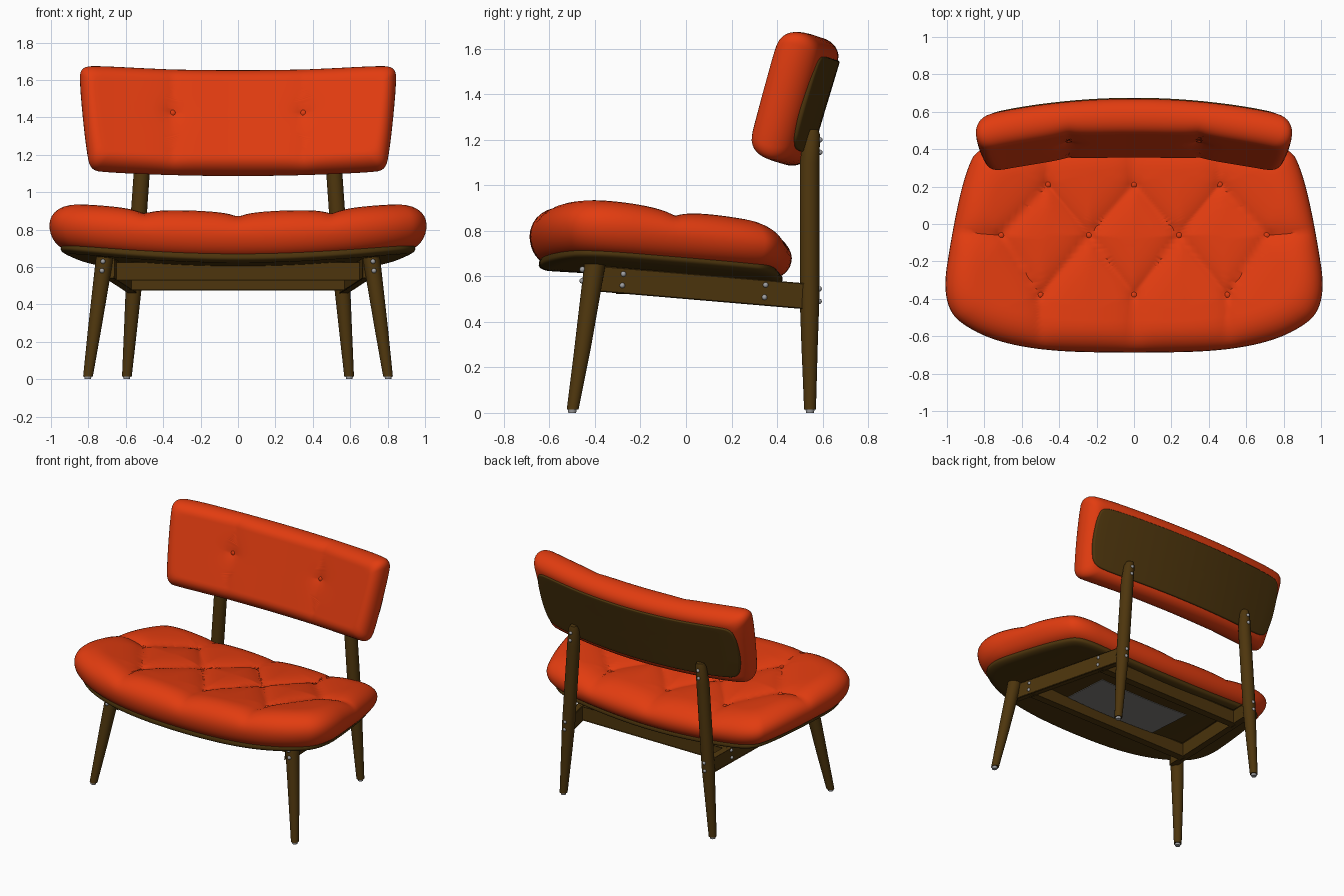
import bpy, bmesh
from math import sin, cos, pi, exp, hypot, atan
from mathutils import Vector, Matrix

old = bpy.data.objects.get("Cube")
if old:
    bpy.data.objects.remove(old, do_unlink=True)


def material(name, r, g, b):
    m = bpy.data.materials.new(name)
    m.use_nodes = True
    m.diffuse_color = (r, g, b, 1)
    m.node_tree.nodes["Principled BSDF"].inputs["Base Color"].default_value = (r, g, b, 1)
    return m


RED = material("orange red fabric", 0.76, 0.045, 0.005)
WOOD = material("dark brown wood", 0.075, 0.036, 0.004)
METAL = material("screw metal", 0.35, 0.35, 0.36)
GREY = material("grey panel", 0.22, 0.21, 0.2)
parts = []


def finish(name, bm, mat):
    bmesh.ops.recalc_face_normals(bm, faces=bm.faces)
    mesh = bpy.data.meshes.new(name)
    bm.to_mesh(mesh)
    bm.free()
    mesh.materials.append(mat)
    ob = bpy.data.objects.new(name, mesh)
    bpy.context.collection.objects.link(ob)
    parts.append(ob)
    return ob


def smooth_loop(half, passes=4):
    """Mirror half an outline in x and round it by corner cutting."""
    pts = [Vector(p) for p in half]
    pts += [Vector((-p.x, p.y)) for p in reversed(pts) if p.x > 0]
    for _ in range(passes):
        pts = [q for a, b in zip(pts, pts[1:] + pts[:1]) for q in (a.lerp(b, 0.25), a.lerp(b, 0.75))]
    return pts


def pillow(name, mat, loop, low, mid, high, s_low, s_high, place, inner=24):
    """Rings running from the underside, round the rim, to the middle of the top."""
    wx, wy = max(p.x for p in loop), max(abs(p.y) for p in loop)
    n = 8
    rings = [(s_low, low, k / 10) for k in range(1, 10)]
    for i in range(n + 1):
        t = i / n * pi / 2
        rings.append((s_low * (1 - sin(t)), mid - (mid - low) * cos(t), 1))
    for i in range(1, n + 1):
        t = i / n * pi / 2
        rings.append((s_high * (1 - cos(t)), mid + (high - mid) * sin(t), 1))
    rings += [(s_high, high, 1 - k / inner) for k in range(1, inner)]
    bm = bmesh.new()
    rows = [[bm.verts.new(place(p.x * (1 - s / wx) * k, p.y * (1 - s / wy) * k, h)) for p in loop]
            for s, h, k in rings]
    for r0, r1 in zip(rows, rows[1:]):
        for i in range(len(loop)):
            j = (i + 1) % len(loop)
            bm.faces.new((r0[i], r0[j], r1[j], r1[i]))
    bm.faces.new(rows[0][::-1])
    bm.faces.new(rows[-1])
    return finish(name, bm, mat)


def tapered(name, mat, stations):
    """Round rod through (point, radius) stations."""
    bm = bmesh.new()
    sides = 24
    rows = [[bm.verts.new(Vector(c) + Vector((r * cos(2 * pi * i / sides), r * sin(2 * pi * i / sides), 0)))
             for i in range(sides)] for c, r in stations]
    for r0, r1 in zip(rows, rows[1:]):
        for i in range(sides):
            j = (i + 1) % sides
            bm.faces.new((r0[i], r0[j], r1[j], r1[i]))
    bm.faces.new(rows[0])
    bm.faces.new(rows[-1])
    return finish(name, bm, mat)


def bar(name, p, q, thick, height):
    """Rectangular rail from p to q."""
    p, q = Vector(p), Vector(q)
    d = (q - p).normalized()
    side = d.cross(Vector((0, 0, 1))).normalized()
    up = side.cross(d)
    bm = bmesh.new()
    bmesh.ops.create_cube(bm, size=1)
    for v in bm.verts:
        c = v.co.copy()
        v.co = (p + q) / 2 + d * c.x * (q - p).length + side * c.y * thick + up * c.z * height
    bmesh.ops.bevel(bm, geom=bm.edges[:], offset=0.004, segments=1, affect='EDGES')
    return finish(name, bm, mat=WOOD)


def stud(name, mat, at, r, scale=(1, 1, 1)):
    bm = bmesh.new()
    bmesh.ops.create_uvsphere(bm, u_segments=12, v_segments=8, radius=r)
    bmesh.ops.transform(bm, matrix=Matrix.Translation(at) @ Matrix.Diagonal((*scale, 1)), verts=bm.verts)
    return finish(name, bm, mat)


def segment_distance(p, a, b):
    t = max(0, min(1, (p - a).dot(b - a) / (b - a).length_squared))
    return (p - a.lerp(b, t)).length


# Seat cushion, tufted along the diagonals between its buttons
CY, SEAT_H = -0.11, 0.245
rows = {0.21: (-0.46, 0, 0.46), -0.06: (-0.71, -0.24, 0.24, 0.71), -0.38: (-0.5, 0, 0.5)}
seat_buttons = [Vector((x, y)) for y, xs in rows.items() for x in xs]
creases = [(a, b) for i, a in enumerate(seat_buttons) for b in seat_buttons[i + 1:]
           if (a - b).length < 0.45]
for p in seat_buttons:
    if p.y > 0.1:
        creases.append((p, Vector((p.x, 0.6))))
    elif p.y < -0.3:
        creases.append((p, Vector((p.x, -0.8))))
    elif abs(p.x) > 0.5:
        creases.append((p, Vector((p.x * 1.5, -0.03))))


def seat_place(a, b, h):
    y = b + CY
    z = 0.645 + 0.075 * a * a - 0.06 * (y + 0.5)
    z += h * (1 - 0.2 * (y + 0.4)) if h > 0 else h
    if h > 0.11:
        p = Vector((a, y))
        dip = 0.032 * exp(-min(segment_distance(p, *c) for c in creases) / 0.07)
        dip += 0.018 * exp(-min((p - q).length for q in seat_buttons) / 0.03)
        z -= dip * (h / SEAT_H) ** 3
    return Vector((a, y, z))


seat_half = [(0, -.69), (.5, -.68), (.83, -.6), (1.034, -.44), (.965, 0), (.9, .28), (.83, .42), (.5, .45), (0, .47)]
seat_loop = smooth_loop([(x, y - CY) for x, y in seat_half])
pillow("seat_cushion", RED, seat_loop, 0, 0.115, SEAT_H, 0.09, 0.16, seat_place, inner=32)
for p in seat_buttons:
    stud("seat_button", RED, seat_place(p.x, p.y - CY, SEAT_H) + Vector((0, 0, 0.004)), 0.018, (1, 1, 0.6))
board_loop = [Vector((p.x * 0.94, p.y * 0.93)) for p in seat_loop]
pillow("seat_board", WOOD, board_loop, -0.028, -0.005, 0.02, 0.05, 0.01, seat_place, inner=6)

# Grey panel under the seat
bm = bmesh.new()
bmesh.ops.create_grid(bm, x_segments=12, y_segments=4, size=1)
for v in bm.verts:
    v.co = seat_place(v.co.x * 0.37, v.co.y * 0.18 - 0.07 - CY, -0.031)
bmesh.ops.solidify(bm, geom=bm.faces[:], thickness=0.004)
finish("under_seat_panel", bm, GREY)

# Backrest cushion, tilted back and curved round the sitter
TILT = atan(0.3)
BACK_H = 0.205
back_buttons = [Vector((s * 0.35, 0.03)) for s in (-1, 1)]


def back_place(a, b, h):
    n = h + 0.14 * a * a
    if h > 0.08:
        dip = 0.018 * exp(-abs(abs(a) - 0.35) / 0.08)
        dip += 0.02 * exp(-min(hypot(a - q.x, b - q.y) for q in back_buttons) / 0.04)
        n -= dip * (h / BACK_H) ** 3
    return Vector((a, 0.615 + b * sin(TILT) - n * cos(TILT), 1.34 + b * cos(TILT) + n * sin(TILT)))


back_loop = smooth_loop([(0, -.29), (.4, -.29), (.7, -.29), (.79, -.285), (.81, -.18), (.83, 0),
                         (.845, .18), (.845, .28), (.74, .292), (.4, .29), (0, .29)])
pillow("backrest_cushion", RED, back_loop, 0.01, 0.1, BACK_H, 0.075, 0.08, back_place)
for p in back_buttons:
    stud("backrest_button", RED, back_place(p.x, p.y, BACK_H + 0.004), 0.018, (1, 0.6, 1))
panel_loop = smooth_loop([(0, -.215), (.4, -.215), (.64, -.215), (.75, -.2), (.78, -.1), (.79, 0),
                          (.79, .12), (.77, .205), (.66, .215), (.4, .215), (0, .215)])
pillow("backrest_board", WOOD, panel_loop, 0, 0.012, 0.03, 0.008, 0.005, back_place, inner=6)

# Legs, side rails, feet and screws on both sides
for s, side in ((1, "left"), (-1, "right")):
    tapered("front_leg_" + side, WOOD, [((s * .802, -.498, .015), .026), ((s * .765, -.455, .28), .036),
                                        ((s * .712, -.4, .655), .047)])
    tapered("back_leg_" + side, WOOD, [((s * .594, .545, .015), .026), ((s * .572, .543, .3), .036),
                                       ((s * .557, .543, .5), .043), ((s * .515, .543, 1.1), .043),
                                       ((s * .506, .553, 1.22), .036), ((s * .504, .557, 1.245), .025)])
    for name, x, y in (("front", .803, -.5), ("back", .595, .545)):
        tapered(name + "_foot_" + side, METAL, [((s * x, y, 0), .017), ((s * x, y, .018), .02)])
    bar("side_rail_" + side, (s * .685, -.41, .592), (s * .562, .53, .512), .04, .105)
    for z in (.58, .63):
        stud("front_leg_screw_" + side, METAL, (s * (.725 + .1 * (.6 - z)), -.455, z), .013)
    for z, y in ((.49, .585), (.545, .585), (1.145, .588), (1.2, .588)):
        stud("back_leg_screw_" + side, METAL, (s * (.594 - .072 * z), y, z), .012)
    for y, z in ((-.28, .56), (-.275, .61), (.345, .508), (.35, .562)):
        stud("rail_screw_" + side, METAL, (s * (.652 - .131 * (y + .41) + .053), y, z), .012)

# Cross rails
bar("front_cross_rail", (-.66, -.28, .577), (.66, -.28, .577), .045, .1)
bar("back_cross_rail", (-.58, .35, .525), (.58, .35, .525), .045, .1)

for ob in bpy.context.selected_objects:
    ob.select_set(False)
for ob in parts:
    ob.select_set(True)
bpy.context.view_layer.objects.active = parts[0]
bpy.ops.object.shade_smooth_by_angle(angle=0.6)
